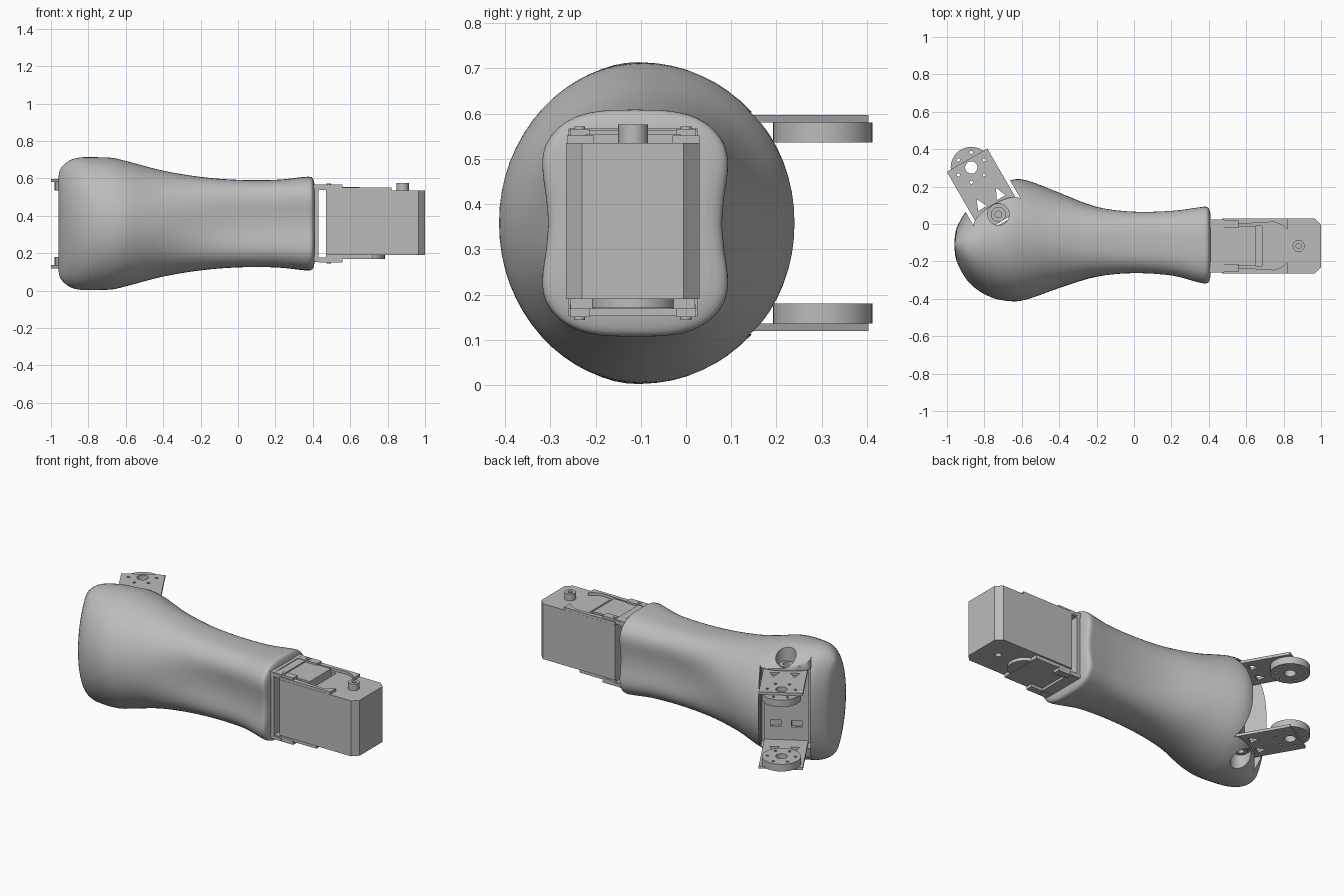
import bpy
import bmesh
from math import cos, sin, pi, radians, copysign
from mathutils import Vector

if "Cube" in bpy.data.objects:
    bpy.data.objects.remove(bpy.data.objects["Cube"])

grey = bpy.data.materials.new("plain grey")
grey.use_nodes = True
grey.diffuse_color = (0.5, 0.5, 0.5, 1)
grey.node_tree.nodes["Principled BSDF"].inputs["Base Color"].default_value = (0.5, 0.5, 0.5, 1)

MID = 0.358                        # height of the mirror plane
HINGE = Vector((-0.73, 0.06))      # root of the hinge bracket
OUT = Vector((-sin(radians(30)), cos(radians(30))))
SIDE = Vector((OUT.y, -OUT.x))
AXIS_Y = -0.117                    # centre line of the motor


def finish(name, bm):
    bmesh.ops.recalc_face_normals(bm, faces=bm.faces)
    mesh = bpy.data.meshes.new(name)
    bm.to_mesh(mesh)
    bm.free()
    mesh.materials.append(grey)
    obj = bpy.data.objects.new(name, mesh)
    bpy.context.collection.objects.link(obj)
    return obj


def loft(name, rings):
    bm = bmesh.new()
    loops = [[bm.verts.new(p) for p in ring] for ring in rings]
    for a, b in zip(loops, loops[1:]):
        for i in range(len(a)):
            j = (i + 1) % len(a)
            bm.faces.new((a[i], a[j], b[j], b[i]))
    bm.faces.new(loops[0])
    bm.faces.new(loops[-1])
    return finish(name, bm)


def prism(name, outline, z0, z1):
    return loft(name, [[(p[0], p[1], z) for p in outline] for z in (z0, z1)])


def box(name, x0, x1, y0, y1, z0, z1):
    return prism(name, [(x0, y0), (x1, y0), (x1, y1), (x0, y1)], z0, z1)


def cylinder(name, centre, r, z0, z1, n=32):
    ring = [(centre[0] + r * cos(2 * pi * i / n), centre[1] + r * sin(2 * pi * i / n)) for i in range(n)]
    return prism(name, ring, z0, z1)


def hinge(v, u):
    return HINGE + SIDE * v + OUT * u


def hinge_box(name, v0, v1, u0, u1, z0, z1):
    return prism(name, [hinge(v0, u0), hinge(v1, u0), hinge(v1, u1), hinge(v0, u1)], z0, z1)


def cut(obj, cutters):
    for c in cutters:
        c.hide_render = True
        mod = obj.modifiers.new("cut", "BOOLEAN")
        mod.object = c
        mod.operation = "DIFFERENCE"
        mod.solver = "EXACT"
    bpy.context.view_layer.update()
    graph = bpy.context.evaluated_depsgraph_get()
    mesh = bpy.data.meshes.new_from_object(obj.evaluated_get(graph))
    obj.modifiers.clear()
    obj.data = mesh
    for c in cutters:
        bpy.data.objects.remove(c)


def smooth(obj, angle=35):
    bpy.ops.object.select_all(action="DESELECT")
    obj.select_set(True)
    bpy.context.view_layer.objects.active = obj
    bpy.ops.object.shade_smooth_by_angle(angle=radians(angle))


def span(side, a, b):
    """Heights measured from the mirror plane, above or below it."""
    return sorted((MID + side * a, MID + side * b))


# Limb shell: stations of x, lowest y, highest y, half height
stations = [Vector(s) for s in (
    (-0.96, -0.13, -0.09, 0.25), (-0.948, -0.2, -0.02, 0.295), (-0.9, -0.29, 0.065, 0.338),
    (-0.84, -0.35, 0.13, 0.354), (-0.76, -0.393, 0.195, 0.355), (-0.67, -0.412, 0.232, 0.351),
    (-0.58, -0.405, 0.235, 0.33), (-0.4, -0.345, 0.17, 0.283), (-0.2, -0.295, 0.105, 0.25),
    (0, -0.277, 0.08, 0.234), (0.2, -0.29, 0.085, 0.234), (0.34, -0.328, 0.105, 0.248),
    (0.385, -0.335, 0.11, 0.25), (0.402, -0.322, 0.095, 0.237), (0.41, -0.29, 0.065, 0.205))]


def shell_ring(s, n=64):
    x, y0, y1, half = s
    t = min(1, max(0, (x + 0.5) / 0.6))
    t = t * t * (3 - 2 * t)
    power = 2 / (2.05 + 1.1 * t)
    ring = []
    for i in range(n):
        c, d = cos(2 * pi * i / n), sin(2 * pi * i / n)
        py = copysign(abs(c) ** power, c)
        pz = copysign(abs(d) ** power, d)
        py *= 1 - 0.14 * t * max(0, 1 - (pz / 0.75) ** 2) ** 2   # side groove
        ring.append((x, (y0 + y1) / 2 + py * (y1 - y0) / 2, MID + pz * half))
    return ring


rings = []
last = len(stations) - 1
for k in range(last):
    p0, p1, p2, p3 = (stations[min(last, max(0, k + d))] for d in (-1, 0, 1, 2))
    for step in range(4):
        t = step / 4
        rings.append(shell_ring((p1 * 2 + (p2 - p0) * t + (p0 * 2 - p1 * 5 + p2 * 4 - p3) * t ** 2
                                 + (p1 * 3 - p0 - p2 * 3 + p3) * t ** 3) / 2))
rings.append(shell_ring(stations[-1]))
shell = loft("limb_shell", rings)

# Hinge slot with a rounded lobe, a deeper pocket and pivot holes
lobe = [hinge(0.145 * cos(a), 0.05 * sin(a)) for a in (pi * i / 16 for i in range(17))]
slot = prism("slot_cutter", lobe + [hinge(-0.145, 0.5), hinge(0.145, 0.5)], -0.1, 0.9)
pocket = hinge_box("pocket_cutter", -0.14, 0.14, -0.06, 0.5, *span(1, -0.245, 0.245))
pivot = hinge(0, -0.01)
bores = [cylinder("bore_cutter", pivot, 0.058, *span(s, 0.24, 0.5)) for s in (1, -1)]
cut(shell, [slot, pocket] + bores)
smooth(shell, 40)

# Hinge bracket: web, two plates, round horns and pivot hubs
web = hinge_box("bracket_web", -0.125, 0.125, -0.05, -0.033, *span(1, -0.238, 0.238))
cut(web, [hinge_box("window_cutter", v - 0.03, v + 0.03, -0.1, 0.1, *span(s, 0.1, 0.14))
          for v in (-0.06, 0.06) for s in (1, -1)])
horn = hinge(0, 0.28)
for side, label in ((1, "upper"), (-1, "lower")):
    plate = hinge_box(label + "_bracket_plate", -0.125, 0.125, -0.05, 0.325, *span(side, 0.222, 0.239))
    disc = cylinder(label + "_horn", horn, 0.11, *span(side, 0.178, 0.2225), n=40)
    for part in (plate, disc):
        drills = [cylinder("drill", horn, 0.033, 0, 1, 20)]
        for i in range(6):
            a = 2 * pi * i / 6
            drills.append(cylinder("drill", hinge(0.08 * cos(a), 0.28 + 0.08 * sin(a)), 0.009, 0, 1, 10))
        if part is plate:
            for s in (1, -1):
                drills.append(prism("vent_cutter", [hinge(s * 0.03, 0.06), hinge(s * 0.085, 0.06),
                                                    hinge(s * 0.06, 0.12)], 0, 1))
        cut(part, drills)
        smooth(part)
    hub = cylinder(label + "_pivot_hub", pivot, 0.04, *span(side, 0.235, 0.262))
    cut(hub, [cylinder("drill", pivot, 0.018, 0, 1, 16)])
    smooth(hub)

# Motor body with chamfered outer corners and a pocket behind the cap
Y0, Y1, C = -0.265, 0.03, 0.035
body = prism("motor_body", [(0.47, Y0), (1 - C, Y0), (1, Y0 + C), (1, Y1 - C), (1 - C, Y1), (0.47, Y1)],
             0.19, 0.535)
cut(body, [box("pocket_cutter", 0.65, 0.685, -0.225, -0.01, 0.42, 0.6),
           cylinder("drill", (0.88, AXIS_Y), 0.018, 0.1, 0.23, 16)])

# Top cap, tapered side rails and bottom cover
box("motor_top_cap", 0.47, 0.65, -0.222, -0.012, 0.53, 0.555)
box("motor_bottom_cover", 0.47, 0.72, Y0 + 0.01, Y1 - 0.01, 0.168, 0.195)
cover_end = cylinder("motor_bottom_round", (0.69, AXIS_Y), 0.095, 0.17, 0.195)
smooth(cover_end)
for s, label in ((1, "left"), (-1, "right")):
    edge, inner, tip = (AXIS_Y + s * w for w in (0.1465, 0.112, 0.128))
    prism(label + "_motor_rail", [(0.47, edge), (0.82, edge), (0.82, inner - s * 0.025),
                                  (0.79, inner), (0.75, tip), (0.47, inner)], 0.53, 0.552)

# Output knob
knob = cylinder("output_knob", (0.88, AXIS_Y), 0.033, 0.53, 0.576, 12)
cut(knob, [cylinder("drill", (0.88, AXIS_Y), 0.014, 0.545, 0.7, 12)])
smooth(knob)

# Mount between shell and motor: end plate, flanges, ears and bolts
box("mount_plate", 0.4, 0.43, Y0 + 0.005, Y1 - 0.005, 0.16, 0.567)
for side, label in ((1, "upper"), (-1, "lower")):
    box(label + "_mount_flange", 0.41, 0.48, Y0 + 0.005, Y1 - 0.005, *span(side, 0.188, 0.205))
    for y, hand in ((Y0 + 0.03, "right"), (Y1 - 0.03, "left")):
        box(label + "_" + hand + "_mount_ear", 0.43, 0.56, y - 0.022, y + 0.022, *span(side, 0.18, 0.208))
        bolt = cylinder(label + "_" + hand + "_mount_bolt", (0.485, y), 0.012, *span(side, 0.2, 0.214), n=12)
        smooth(bolt)
